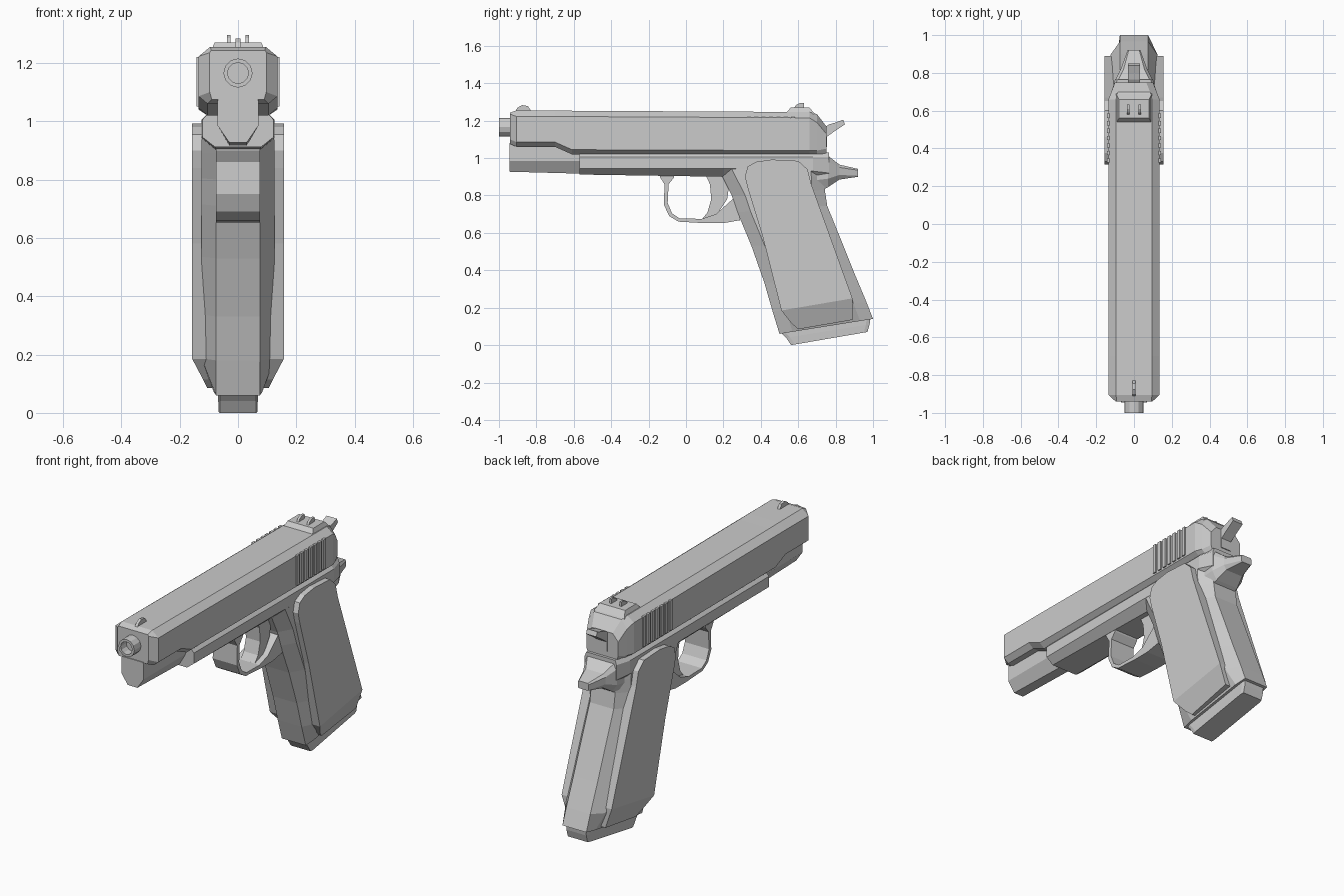
import bpy, bmesh, math
from mathutils import Vector


def make(name, verts, faces):
    bm = bmesh.new()
    vs = [bm.verts.new(v) for v in verts]
    for f in faces:
        bm.faces.new([vs[i] for i in f])
    bmesh.ops.recalc_face_normals(bm, faces=bm.faces)
    me = bpy.data.meshes.new(name)
    bm.to_mesh(me)
    bm.free()
    ob = bpy.data.objects.new(name, me)
    bpy.context.collection.objects.link(ob)
    return ob


def loft(name, rings):
    n = len(rings[0])
    verts = [p for r in rings for p in r]
    faces = [(k * n + i, k * n + (i + 1) % n, (k + 1) * n + (i + 1) % n, (k + 1) * n + i)
             for k in range(len(rings) - 1) for i in range(n)]
    faces += [tuple(range(n)), tuple(range(len(verts) - n, len(verts)))]
    return make(name, verts, faces)


def prism(name, pts, x0, x1):
    # side outline (y, z) pushed from x0 to x1; each may be a list per point
    n = len(pts)
    a = x0 if isinstance(x0, list) else [x0] * n
    b = x1 if isinstance(x1, list) else [x1] * n
    return loft(name, [[(a[i], *p) for i, p in enumerate(pts)],
                       [(b[i], *p) for i, p in enumerate(pts)]])


def section(y, wt, zt, w, zs, zb, wb, z0):
    # eight-sided cross-section at a given y
    half = [(wt, zt), (w, zs), (w, zb), (wb, z0)]
    return [(x, y, z) for x, z in half] + [(-x, y, z) for x, z in reversed(half)]


def grip_ring(front, back, w, n=0.075, c=0.07):
    # eight-sided grip section between a front and a back point
    f, b = Vector((0, *front)), Vector((0, *back))
    d = (b - f).normalized() * c
    half = [(n, f), (w, f + d), (w, b - d), (n, b)]
    return [(x, p.y, p.z) for x, p in half] + [(-x, p.y, p.z) for x, p in reversed(half)]


# Slide with chamfered ends and a stepped underside
loft("slide", [
    section(-0.94, 0.092, 1.243, 0.097, 1.235, 1.10, 0.09, 1.075),
    section(-0.905, 0.095, 1.255, 0.135, 1.222, 1.085, 0.105, 1.06),
    section(-0.70, 0.095, 1.254, 0.135, 1.222, 1.085, 0.105, 1.06),
    section(-0.61, 0.095, 1.253, 0.135, 1.222, 1.045, 0.105, 1.02),
    section(0.66, 0.095, 1.246, 0.135, 1.215, 1.04, 0.105, 1.02),
    section(0.70, 0.085, 1.235, 0.12, 1.19, 1.04, 0.10, 1.02),
    section(0.75, 0.065, 1.17, 0.10, 1.13, 1.05, 0.09, 1.02)])

# Grip ribs on both sides of the slide
for s in (-1, 1):
    for i in range(7):
        y = 0.325 + i * 0.0395
        prism("slide_rib", [(y, 1.05), (y + 0.022, 1.05), (y + 0.022, 1.22), (y, 1.22)],
              s * 0.125, s * 0.143)

# Muzzle tube
loft("muzzle", [[(r * math.cos(a), y, 1.165 + r * math.sin(a))
                 for a in [math.tau * i / 12 for i in range(12)]]
                for r, y in [(0.05, -0.92), (0.05, -1.0), (0.036, -1.0), (0.036, -0.95)]])

# Sights
prism("front_sight", [(-0.92, 1.24), (-0.90, 1.27), (-0.875, 1.283), (-0.845, 1.278),
                      (-0.82, 1.24)], -0.008, 0.008)
loft("rear_sight_base", [[(x, y, z) for x, y in
                          [(-w, y0), (w, y0), (w, y1), (-w, y1)]]
                         for w, y0, y1, z in [(0.095, 0.53, 0.69, 1.235), (0.08, 0.56, 0.66, 1.27)]])
for s in (-1, 1):
    prism("rear_sight_post", [(0.575, 1.265), (0.59, 1.285), (0.61, 1.295), (0.632, 1.295),
                              (0.632, 1.265)], s * 0.025, s * 0.038)

# Lower front housing and frame
loft("front_housing", [section(y, 0.065, 1.08, 0.07, 1.07, 0.985, 0.03, z)
                       for y, z in [(-0.945, 0.927), (-0.5, 0.915)]])
loft("frame", [
    section(-0.57, 0.10, 1.03, 0.122, 1.005, 0.945, 0.08, 0.912),
    section(0.20, 0.10, 1.03, 0.125, 1.005, 0.945, 0.075, 0.90),
    section(0.68, 0.10, 1.03, 0.125, 1.005, 0.93, 0.075, 0.88),
    section(0.765, 0.09, 1.03, 0.10, 1.005, 0.92, 0.06, 0.87)])

# Rear tang
loft("rear_tang", [
    section(0.68, 0.09, 1.02, 0.105, 0.99, 0.88, 0.075, 0.80),
    section(0.76, 0.085, 1.012, 0.10, 0.98, 0.89, 0.07, 0.845),
    section(0.82, 0.055, 0.965, 0.07, 0.95, 0.91, 0.055, 0.885),
    section(0.92, 0.028, 0.942, 0.034, 0.935, 0.905, 0.028, 0.90)])

# Hammer
prism("hammer", [(0.72, 1.06), (0.72, 1.15), (0.765, 1.18), (0.80, 1.19), (0.84, 1.205),
                 (0.85, 1.18), (0.79, 1.14), (0.755, 1.115), (0.755, 1.06)], -0.032, 0.032)

# Grip core and base plate
loft("grip", [grip_ring(*g) for g in [
    ((0.17, 0.95), (0.735, 0.97), 0.124),
    ((0.20, 0.89), (0.74, 0.90), 0.125),
    ((0.245, 0.80), (0.742, 0.83), 0.125),
    ((0.275, 0.71), (0.755, 0.745), 0.125),
    ((0.35, 0.53), (0.83, 0.56), 0.125),
    ((0.42, 0.33), (0.90, 0.385), 0.125),
    ((0.463, 0.18), (0.965, 0.23), 0.125),
    ((0.50, 0.06), (1.0, 0.14), 0.083)]])
loft("base_plate", [grip_ring(*g, 0.062, 0.02) for g in [
    ((0.51, 0.065), (0.985, 0.14), 0.068),
    ((0.535, 0.04), (0.982, 0.112), 0.068),
    ((0.562, 0.0), (0.97, 0.07), 0.066)]])

# Grip panels with a tapered lower end
upper = [(0.315, 0.90), (0.33, 0.955), (0.375, 0.98), (0.46, 0.992), (0.60, 0.985),
         (0.65, 0.94), (0.67, 0.86), (0.89, 0.25), (0.51, 0.185), (0.40, 0.62), (0.385, 0.68)]
upper[-2:] = [(0.41, 0.58), (0.33, 0.84)]
lower = [(0.51, 0.185), (0.89, 0.25), (0.89, 0.135), (0.60, 0.085), (0.565, 0.115)]
for s in (-1, 1):
    prism("grip_panel", upper, s * 0.10, s * 0.157)
    prism("grip_panel_end", lower, s * 0.07, [s * x for x in (0.157, 0.157, 0.118, 0.105, 0.12)])

# Trigger guard swept as a flat band
guard = [((-0.14, 0.92), (-0.06, 0.92)), ((-0.14, 0.90), (-0.065, 0.895)),
         ((-0.115, 0.86), (-0.093, 0.86)), ((-0.118, 0.75), (-0.098, 0.76)),
         ((-0.09, 0.69), (-0.075, 0.705)), ((-0.04, 0.66), (-0.033, 0.677)),
         ((0.10, 0.652), (0.085, 0.675)), ((0.20, 0.652), (0.16, 0.70)),
         ((0.29, 0.668), (0.26, 0.79))]
loft("trigger_guard", [[(-0.076, *o), (0.076, *o), (0.076, *i), (-0.076, *i)] for o, i in guard])

# Trigger
prism("trigger", [(0.10, 0.92), (0.128, 0.86), (0.135, 0.78), (0.115, 0.71), (0.088, 0.676),
                  (0.16, 0.69), (0.22, 0.78), (0.24, 0.92)], -0.045, 0.045)
